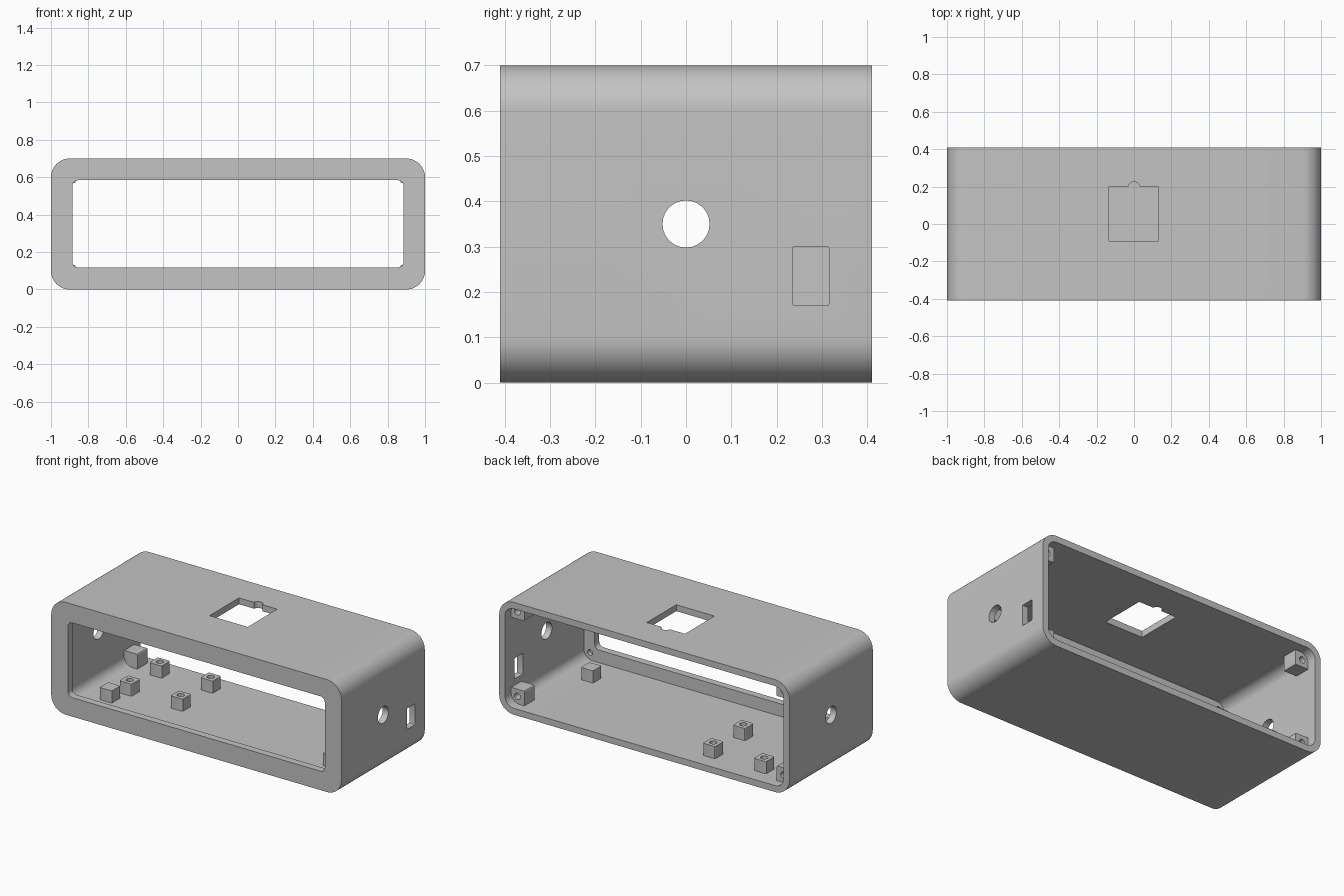
import bpy, bmesh, math

if "Cube" in bpy.data.objects:
    bpy.data.objects.remove(bpy.data.objects["Cube"])

grey = bpy.data.materials.new("light_grey")
grey.diffuse_color = (0.55, 0.55, 0.55, 1)
grey.use_nodes = True
grey.node_tree.nodes["Principled BSDF"].inputs["Base Color"].default_value = grey.diffuse_color


def prism(name, axis, a, b, d, r=0.0, seg=8):
    """Rounded rectangle spanning a=(min,max), b=(min,max), extruded along axis over d."""
    pts = []
    corners = [(a[1], b[1], -1, -1), (a[0], b[1], 1, -1), (a[0], b[0], 1, 1), (a[1], b[0], -1, 1)]
    for q, (x, y, sx, sy) in enumerate(corners):
        if r == 0:
            pts.append((x, y))
            continue
        for i in range(seg + 1):
            t = math.pi / 2 * (q + i / seg)
            pts.append((x + sx * r + r * math.cos(t), y + sy * r + r * math.sin(t)))
    place = {'x': lambda u, v, w: (w, u, v),
             'y': lambda u, v, w: (u, w, v),
             'z': lambda u, v, w: (u, v, w)}[axis]
    bm = bmesh.new()
    low = [bm.verts.new(place(u, v, d[0])) for u, v in pts]
    high = [bm.verts.new(place(u, v, d[1])) for u, v in pts]
    bm.faces.new(low)
    bm.faces.new(high)
    n = len(pts)
    for i in range(n):
        j = (i + 1) % n
        bm.faces.new((low[i], low[j], high[j], high[i]))
    bmesh.ops.remove_doubles(bm, verts=bm.verts, dist=1e-5)
    bmesh.ops.recalc_face_normals(bm, faces=bm.faces)
    me = bpy.data.meshes.new(name)
    bm.to_mesh(me)
    bm.free()
    me.materials.append(grey)
    ob = bpy.data.objects.new(name, me)
    bpy.context.collection.objects.link(ob)
    return ob


def rod(axis, a, b, r, d):
    """Round cutter centred on (a, b)."""
    return prism("cutter", axis, (a - r, a + r), (b - r, b + r), d, r, 6)


def cut(ob, *cutters):
    """Subtract the cutters from ob and remove them."""
    bpy.context.view_layer.objects.active = ob
    for c in cutters:
        c.hide_render = True
        m = ob.modifiers.new("cut", 'BOOLEAN')
        m.operation = 'DIFFERENCE'
        m.solver = 'EXACT'
        m.object = c
        bpy.ops.object.modifier_apply(modifier=m.name)
        bpy.data.objects.remove(c)


def smooth(ob):
    bpy.ops.object.select_all(action='DESELECT')
    ob.select_set(True)
    bpy.context.view_layer.objects.active = ob
    bpy.ops.object.shade_smooth_by_angle(angle=math.radians(30))


W, D, H, T = 1.0, 0.41, 0.70, 0.04   # half width, half depth, height, wall

# Case shell: rounded tube, open at the back, with a bezel at the front
case = prism("case", 'y', (-W, W), (0, H), (-D, D), 0.1, 12)
cut(case,
    prism("cutter", 'y', (-W + T, W - T), (T, H - T), (-D + 0.045, D + 0.1), 0.06, 12),
    prism("cutter", 'y', (-0.885, 0.885), (0.118, 0.584), (-0.6, -0.3), 0.03))

# Side holes: round one through both walls, slot in the right wall
cut(case,
    rod('x', 0, 0.35, 0.052, (0.9, 1.1)),
    rod('x', 0, 0.35, 0.052, (-1.1, -0.9)),
    prism("cutter", 'x', (0.235, 0.315), (0.17, 0.30), (0.9, 1.1), 0.004, 3))

# Top window with its notch and two pin holes below
cut(case,
    prism("cutter", 'z', (-0.133, 0.13), (-0.09, 0.2), (0.6, 0.8)),
    rod('z', 0, 0.196, 0.03, (0.61, 0.81)),
    *[rod('z', s * 0.166, 0.058, 0.006, (0.62, 0.68)) for s in (-1, 1)])

# Blind screw holes on the inside of the bezel
cut(case, *[rod('y', sx * 0.917, z, 0.018, (-0.39, -0.3))
            for sx in (-1, 1) for z in (0.087, 0.613)])
smooth(case)

# Corner posts near the back, with screw holes facing backwards
for sx, side in ((-1, "left"), (1, "right")):
    for top in (False, True):
        xs = sorted((sx * 0.868, sx * 0.965))
        zs = (0.568, 0.665) if top else (0.035, 0.132)
        post = prism(f"corner_post_{side}_{'top' if top else 'bottom'}",
                     'y', xs, zs, (0.25, 0.35), 0.008, 3)
        cut(post, rod('y', sx * 0.917, 0.613 if top else 0.087, 0.02, (0.28, 0.4)))
        smooth(post)


def standoff(name, x, y, hole):
    h = 0.042
    ob = prism(name, 'z', (x - h, x + h), (y - h, y + h), (T - 0.01, 0.116), 0.008, 3)
    if hole:
        cut(ob, rod('z', x, y, 0.021, (0.05, 0.2)))
    smooth(ob)


# Circuit board standoffs with holes
for i, x in enumerate((-0.728, -0.377)):
    for j, y in enumerate((-0.025, 0.27)):
        standoff(f"board_standoff_{i}{j}", x, y, True)

# Solid supports behind the bezel
for s, side in ((-1, "left"), (1, "right")):
    standoff(f"front_support_{side}", s * 0.768, -0.163, False)
